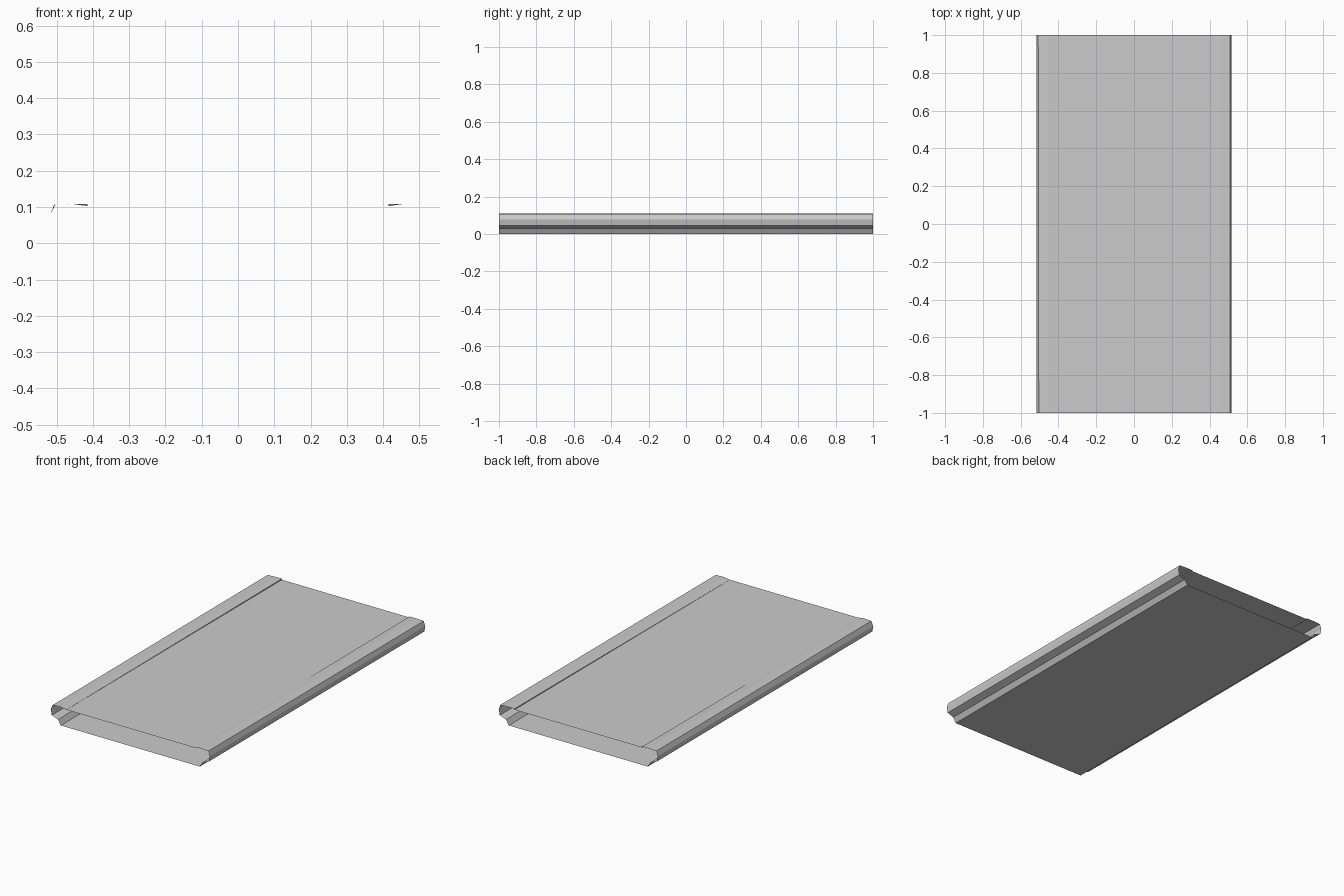
import bpy

if "Cube" in bpy.data.objects:
    bpy.data.objects.remove(bpy.data.objects["Cube"])

Y_FRONT, Y_BACK = -1.0, 1.0


def loft(name, front, back):
    """Open sheet stretched between a front and a back profile of (x, z) points."""
    n = len(front)
    verts = [(x, Y_FRONT, z) for x, z in front] + [(x, Y_BACK, z) for x, z in back]
    faces = [(i, i + 1, n + i + 1, n + i) for i in range(n - 1)]
    mesh = bpy.data.meshes.new(name)
    mesh.from_pydata(verts, [], faces)
    obj = bpy.data.objects.new(name, mesh)
    bpy.context.collection.objects.link(obj)
    return obj


def mirrored(profile):
    return [(-x, z) for x, z in reversed(profile)]


# Floor sheet and recessed top sheet
floor = [(-0.452, 0.0), (0.452, 0.0)]
loft("floor_panel", floor, floor)
top = [(0.415, 0.102), (-0.415, 0.102)]
loft("top_panel", top, top)

# Side rails: slanted foot, ledge, bulged side, top lip
# The lip is nearly flush with the top sheet in front and stands proud at the back
rail = [(0.452, 0.0), (0.47, 0.03), (0.51, 0.045), (0.517, 0.078),
        (0.507, 0.106), (0.455, 0.108)]
lip_front = [(0.415, 0.1025), (0.415, 0.102)]
lip_back = [(0.415, 0.108), (0.415, 0.102)]
front, back = rail + lip_front, rail + lip_back
loft("right_rail", front, back)

# The left rail leans in slightly at the front top edge
left_front = [(x + 0.003 if z == 0.106 else x, z) for x, z in mirrored(front)]
loft("left_rail", left_front, mirrored(back))
